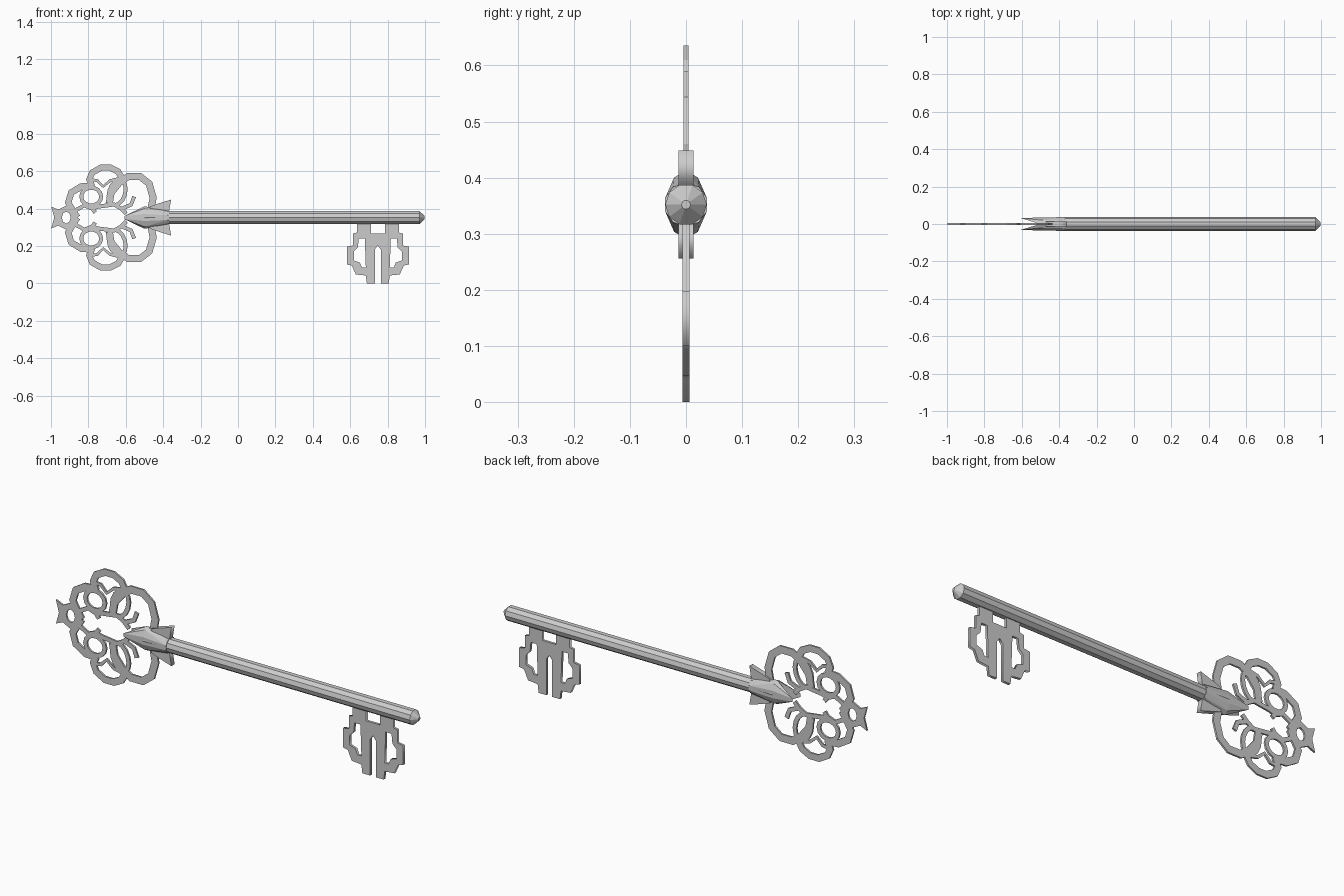
import bpy, bmesh, math
from mathutils import Vector

if "Cube" in bpy.data.objects:
    bpy.data.objects.remove(bpy.data.objects["Cube"])

S, CZ = 187.3, 0.352          # drawing units per metre, mirror height


def pt(p):                    # drawing coordinates -> (x, height)
    return Vector(((p[0] - 238) / S, CZ + (218 - p[1]) / S))


def mirrored(pts):
    return [(x, 436 - y) for x, y in pts]


def new_obj(name, bm):
    bmesh.ops.recalc_face_normals(bm, faces=bm.faces)
    me = bpy.data.meshes.new(name)
    bm.to_mesh(me)
    bm.free()
    ob = bpy.data.objects.new(name, me)
    bpy.context.collection.objects.link(ob)
    return ob


def plate(name, loops, half):
    """Flat plate in the XZ plane from outline loops; inner loops are holes."""
    cu = bpy.data.curves.new(name, 'CURVE')
    cu.dimensions, cu.fill_mode, cu.extrude = '2D', 'BOTH', half
    for loop in loops:
        sp = cu.splines.new('POLY')
        sp.points.add(len(loop) - 1)
        for q, p in zip(sp.points, loop):
            v = pt(p)
            q.co = (v.x, v.y, 0, 1)
        sp.use_cyclic_u = True
    ob = bpy.data.objects.new(name, cu)
    bpy.context.collection.objects.link(ob)
    ob.rotation_euler.x = math.pi / 2
    bpy.ops.object.select_all(action='DESELECT')
    ob.select_set(True)
    bpy.context.view_layer.objects.active = ob
    bpy.ops.object.convert(target='MESH')


def band(bm, path, w, half, closed=False):
    """Flat ribbon following a path, w = half width in drawing units."""
    P = [pt(p) for p in path]
    n, w, rings = len(P), w / S, []
    for i, p in enumerate(P):
        a = P[i - 1] if closed or i else p
        b = P[(i + 1) % n] if closed or i < n - 1 else p
        t = (b - a).normalized()
        s = Vector((-t.y, t.x)) * w
        rings.append([bm.verts.new((q.x, y, q.y)) for q, y in
                      ((p + s, -half), (p - s, -half), (p - s, half), (p + s, half))])
    for i in range(n if closed else n - 1):
        r, s = rings[i], rings[(i + 1) % n]
        for k in range(4):
            bm.faces.new((r[k], r[(k + 1) % 4], s[(k + 1) % 4], s[k]))
    if not closed:
        bm.faces.new(rings[0])
        bm.faces.new(rings[-1])


def ellipse(cx, cy, a, b, tilt=0, n=14):
    c, s = math.cos(tilt), math.sin(tilt)
    out = []
    for i in range(n):
        u, v = a * math.cos(math.tau * i / n), b * math.sin(math.tau * i / n)
        out.append((cx + u * c - v * s, cy + u * s + v * c))
    return out


# shaft with pointed end
bm = bmesh.new()
N, rings = 10, []
for x, r in ((-0.5, .036), (0.97, .037), (0.998, .008)):
    rings.append([bm.verts.new((x, r * math.cos(math.tau * i / N), CZ + r * math.sin(math.tau * i / N)))
                  for i in range(N)])
for a, b in zip(rings, rings[1:]):
    for i in range(N):
        bm.faces.new((a[i], a[(i + 1) % N], b[(i + 1) % N], b[i]))
bm.faces.new(rings[0])
bm.faces.new(rings[-1])
new_obj("shaft", bm)

# leaf-shaped collar, one petal per side
for side, name in ((-1, "collar_front"), (1, "collar_back")):
    bm = bmesh.new()
    for x, ry, rz in ((-0.37, .039, .039), (-0.5, .036, .06)):
        for i in range(6):
            a = math.pi * i / 5
            bm.verts.new((x, side * ry * math.sin(a), CZ + rz * math.cos(a)))
    bm.verts.new((-0.608, side * .032, CZ + .008))
    bm.verts.new((-0.608, side * .032, CZ - .008))
    bmesh.ops.convex_hull(bm, input=bm.verts)
    new_obj(name, bm)

# small wings beside the collar
wing = [(150, 207), (158, 204), (171, 200), (169, 212), (150, 214)]
plate("wing_top", [wing], .013)
plate("wing_bottom", [mirrored(wing)], .013)

# openwork bow: ribbons mirrored about the shaft axis
H = .0045
lobe_right = [(151, 209), (153, 198), (149, 184), (140, 177), (128, 177), (119, 183), (111, 193), (109, 204)]
lobe_top = [(122, 179), (118, 172), (110, 168), (101, 168), (92, 173), (89, 180), (92, 187)]
lobe_vee = [(90, 180), (97, 181), (103, 187), (110, 181), (119, 179)]
lobe_left = [(94, 186), (81, 187), (71, 193), (68, 203), (73, 212), (77, 218)]
scroll = [(75, 211), (84, 206), (92, 209), (95, 213)]
heart = [(92, 209), (98, 207), (106, 206), (114, 205), (121, 209), (126, 214)]
leaf = [(134, 197), (131, 205), (122, 209)]
bow = bmesh.new()
for f in (lambda p: p, mirrored):
    for path, w in ((lobe_right, 3.6), (lobe_top, 3.2), (lobe_vee, 1.5), (lobe_left, 3.4),
                    (scroll, 2), (heart, 2), (leaf, 2)):
        band(bow, f(path), w, H)
    band(bow, f(ellipse(117, 193, 8, 13, .3)), 2, H, True)
    band(bow, f(ellipse(91, 197, 10, 9)), 2, H, True)
new_obj("bow", bow)

# end finial with a hole
half_star = [(51, 207), (58, 210), (66, 206), (72, 210), (78, 214)]
plate("finial", [half_star + mirrored(half_star)[::-1] + [(54, 218)],
                 ellipse(66, 218, 4.5, 6, 0, 8)], H)

# key bit: mirrored outline with slot and two windows
right = [(385, 234), (385, 218), (399, 218), (399, 233), (403, 234), (403, 246), (409, 247),
         (409, 265), (404, 266), (400, 275), (390, 276), (389, 283.8), (381, 283.8), (381, 250), (378, 246)]
flip = lambda pts: [(756 - x, y) for x, y in pts][::-1]
window = [(391, 239), (397, 239), (398, 248), (402, 252), (402, 261), (396, 263), (394, 268), (390, 268)]
plate("key_bit", [right + flip(right)[1:], window, flip(window)], .0065)
